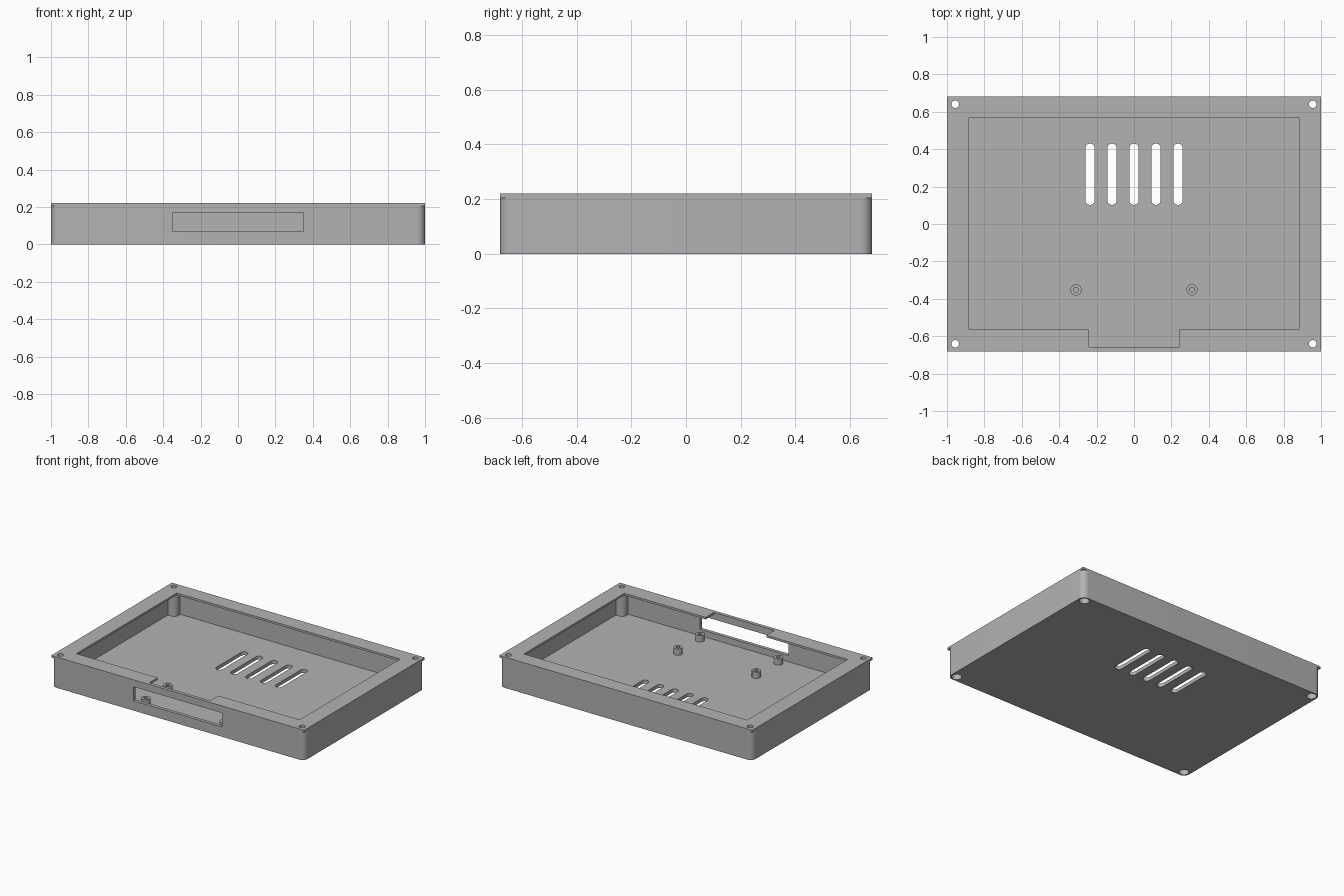
import bpy, bmesh, math

cube = bpy.data.objects.get("Cube")
if cube:
    bpy.data.objects.remove(cube, do_unlink=True)

# Overall sizes
HX, HY = 1.0, 0.681
FLOOR, RIM, TOP = 0.025, 0.205, 0.22
SCREW_X, SCREW_Y = 0.956, 0.64

grey = bpy.data.materials.new("plain grey")
grey.use_nodes = True
colour = (0.45, 0.45, 0.45, 1)
grey.diffuse_color = colour
grey.node_tree.nodes["Principled BSDF"].inputs["Base Color"].default_value = colour


def arc(cx, cy, r, start, end, steps=12):
    angles = [math.radians(start + (end - start) * i / steps) for i in range(steps + 1)]
    return [(cx + r * math.cos(a), cy + r * math.sin(a)) for a in angles]


def four_corners(corner):
    """Mirror one corner, given counter-clockwise, into a closed outline."""
    back = corner[::-1]
    return (corner + [(-x, y) for x, y in back]
            + [(-x, -y) for x, y in corner] + [(x, -y) for x, y in back])


def prism(name, outline, z0, z1):
    bm = bmesh.new()
    face = bm.faces.new([bm.verts.new((x, y, z0)) for x, y in outline])
    moved = bmesh.ops.extrude_face_region(bm, geom=[face])["geom"]
    for v in moved:
        if isinstance(v, bmesh.types.BMVert):
            v.co.z = z1
    bmesh.ops.recalc_face_normals(bm, faces=bm.faces)
    mesh = bpy.data.meshes.new(name)
    bm.to_mesh(mesh)
    bm.free()
    mesh.materials.append(grey)
    obj = bpy.data.objects.new(name, mesh)
    bpy.context.collection.objects.link(obj)
    return obj


def rod(name, x, y, r, z0, z1):
    return prism(name, arc(x, y, r, 0, 345, 23), z0, z1)


def block(name, x0, x1, y0, y1, z0, z1):
    return prism(name, [(x0, y0), (x1, y0), (x1, y1), (x0, y1)], z0, z1)


def cut(target, cutter):
    """Subtract the cutter, apply the result and discard the cutter."""
    cutter.hide_render = True
    bpy.context.view_layer.objects.active = target
    mod = target.modifiers.new("cut", "BOOLEAN")
    mod.operation = "DIFFERENCE"
    mod.solver = "EXACT"
    mod.object = cutter
    bpy.ops.object.modifier_apply(modifier=mod.name)
    bpy.data.objects.remove(cutter, do_unlink=True)


# Tray with rounded corners; the cavity outline leaves a round boss in each corner
radius = 0.043
tray = prism("tray", four_corners(arc(HX - radius, HY - radius, radius, 0, 90)), 0, RIM)
boss, inner_x, inner_y = 0.04, 0.976, 0.657
start = 360 - math.degrees(math.acos((inner_x - SCREW_X) / boss))
end = 180 - math.degrees(math.asin((inner_y - SCREW_Y) / boss))
cavity = four_corners(arc(SCREW_X, SCREW_Y, boss, start, end, 16))
cut(tray, prism("cavity", cavity, FLOOR, 0.3))

# Front connector opening
cut(tray, block("opening", -0.35, 0.35, -0.75, -0.62, 0.07, 0.17))

# Five vent slots in the floor
for i in range(-2, 3):
    x = i * 0.1175
    slot = arc(x, 0.405, 0.025, 0, 180, 10) + arc(x, 0.127, 0.025, 180, 360, 10)
    cut(tray, prism("slot", slot, -0.1, 0.1))

# Top frame with a notched window
frame = block("top_frame", -HX, HX, -HY, HY, RIM, TOP)
window = [(-0.883, 0.57), (-0.883, -0.565), (-0.24, -0.565), (-0.24, -0.657),
          (0.24, -0.657), (0.24, -0.565), (0.883, -0.565), (0.883, 0.57)]
cut(frame, prism("window", window, 0.1, 0.3))

# Corner screw holes, counterbored from below
for sx in (-1, 1):
    for sy in (-1, 1):
        x, y = sx * SCREW_X, sy * SCREW_Y
        cut(tray, rod("counterbore", x, y, 0.033, -0.1, 0.04))
        cut(tray, rod("screw_hole", x, y, 0.02, -0.1, 0.3))
        cut(frame, rod("screw_hole", x, y, 0.02, 0.1, 0.3))

# Four hollow standoffs on the floor
parts = [tray, frame]
for side, sx in (("left", 1), ("right", -1)):
    for place, y in (("front", -0.6), ("rear", -0.352)):
        post = rod(f"standoff_{place}_{side}", sx * 0.31, y, 0.03, FLOOR, 0.07)
        cut(post, rod("pilot_hole", sx * 0.31, y, 0.0133, FLOOR + 0.005, 0.1))
        parts.append(post)

# Smooth the round surfaces and keep the edges sharp
bpy.ops.object.select_all(action="DESELECT")
for part in parts:
    part.select_set(True)
bpy.context.view_layer.objects.active = tray
bpy.ops.object.shade_smooth_by_angle(angle=math.radians(30))
